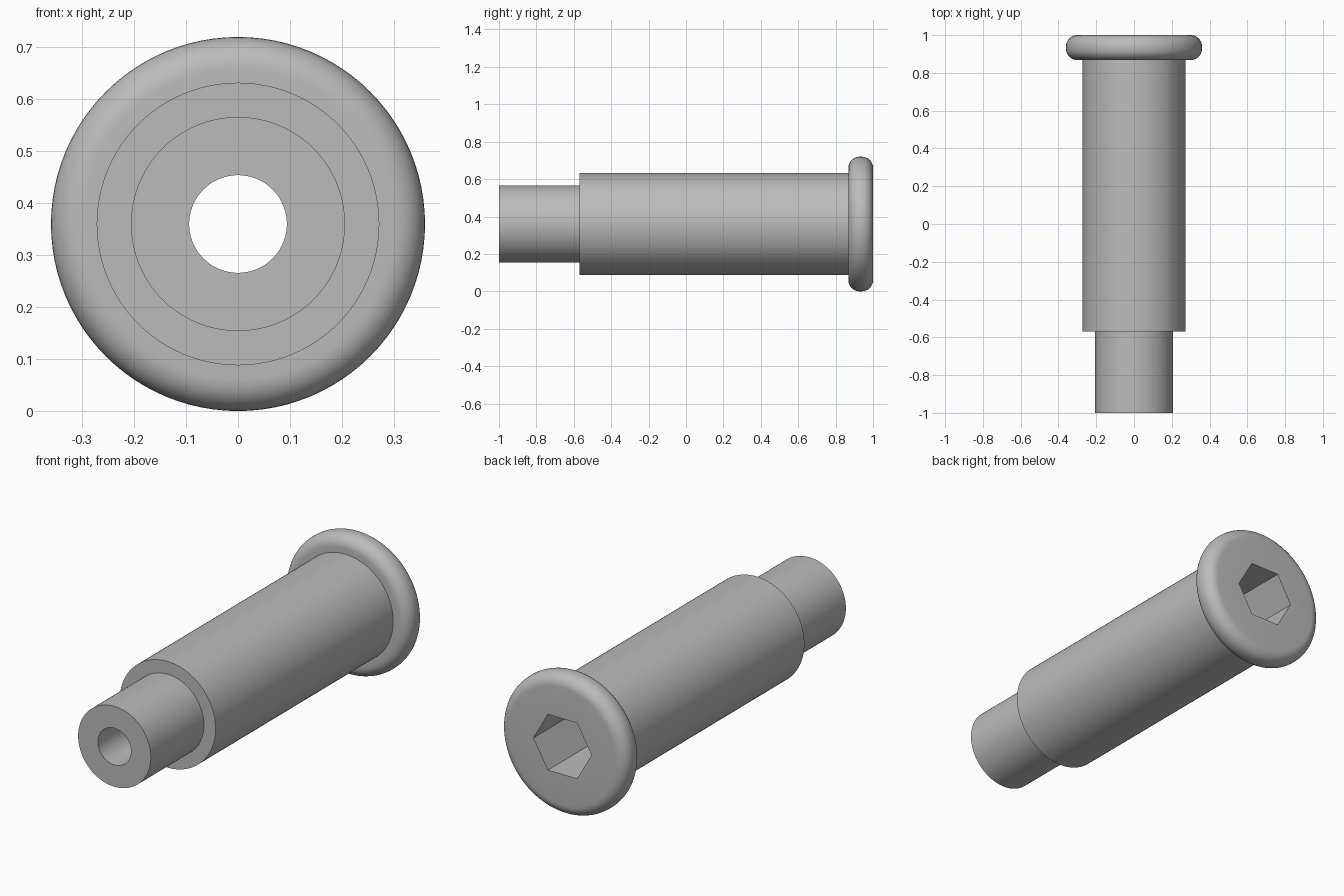
import bpy, bmesh
from math import cos, sin, pi, radians

cube = bpy.data.objects.get("Cube")
if cube:
    bpy.data.objects.remove(cube)

SEGMENTS = 96
HEAD_R, SLEEVE_R, TIP_R, BORE_R = 0.36, 0.272, 0.206, 0.094
HEX_R = 0.165
HEAD_Y, SHOULDER_Y, SOCKET_Y = 0.868, -0.57, 0.65
FILLET = 0.06

steel = bpy.data.materials.new("grey_steel")
colour = (0.5, 0.5, 0.5, 1)
steel.use_nodes = True
steel.diffuse_color = colour
steel.node_tree.nodes["Principled BSDF"].inputs["Base Color"].default_value = colour


def fillet(y, start):
    """Quarter-round points on the rim of the head."""
    r = HEAD_R - FILLET
    angles = [start + i * pi / 16 for i in range(9)]
    return [(r + FILLET * sin(a), y - FILLET * cos(a), False) for a in angles]


# Closed profile as (radius, y, is hexagonal): tip, shoulder, head, socket, bore
profile = [
    (BORE_R, -1, False), (TIP_R, -1, False),
    (TIP_R, SHOULDER_Y, False), (SLEEVE_R, SHOULDER_Y, False),
    (SLEEVE_R, HEAD_Y, False),
    *fillet(HEAD_Y + FILLET, 0),
    *fillet(1 - FILLET, pi / 2),
    (HEX_R, 1, True), (HEX_R, SOCKET_Y, True),
    (BORE_R, SOCKET_Y, False),
]


def ring(bm, radius, y, hexagonal):
    verts = []
    for i in range(SEGMENTS):
        a = 2 * pi * i / SEGMENTS
        r = radius
        if hexagonal:  # corners point along +x and -x
            r *= cos(pi / 6) / cos(a % (pi / 3) - pi / 6)
        verts.append(bm.verts.new((r * cos(a), y, HEAD_R + r * sin(a))))
    return verts


# Sweep the profile around the long axis
bm = bmesh.new()
rings = [ring(bm, *point) for point in profile]
for k, a in enumerate(rings):
    b = rings[(k + 1) % len(rings)]
    for i in range(SEGMENTS):
        j = (i + 1) % SEGMENTS
        bm.faces.new((a[i], a[j], b[j], b[i]))
bmesh.ops.recalc_face_normals(bm, faces=bm.faces)

mesh = bpy.data.meshes.new("shoulder_bolt")
bm.to_mesh(mesh)
bm.free()
mesh.materials.append(steel)
bolt = bpy.data.objects.new("shoulder_bolt", mesh)
bpy.context.collection.objects.link(bolt)

# Smooth round surfaces, crisp steps and socket corners
bpy.ops.object.select_all(action='DESELECT')
bolt.select_set(True)
bpy.context.view_layer.objects.active = bolt
bpy.ops.object.shade_smooth_by_angle(angle=radians(30))
